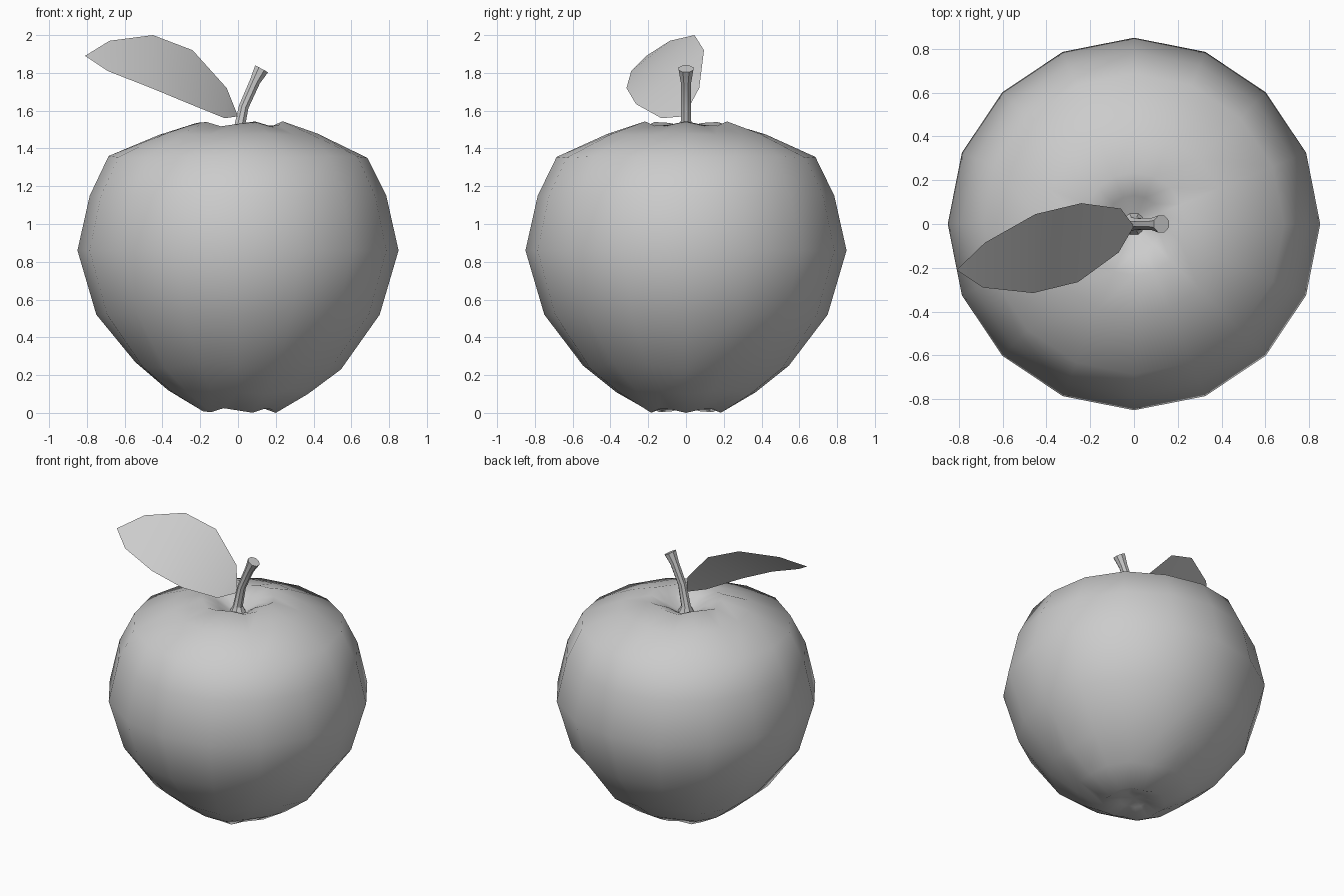
import bpy, bmesh
from math import cos, sin, pi
from mathutils import Vector, Matrix

if "Cube" in bpy.data.objects:
    bpy.data.objects.remove(bpy.data.objects["Cube"])


def make_object(name, bm, smooth):
    bmesh.ops.recalc_face_normals(bm, faces=bm.faces)
    mesh = bpy.data.meshes.new(name)
    bm.to_mesh(mesh)
    bm.free()
    for poly in mesh.polygons:
        poly.use_smooth = smooth
    obj = bpy.data.objects.new(name, mesh)
    bpy.context.collection.objects.link(obj)
    return obj


def bridge(bm, rings):
    for a, b in zip(rings, rings[1:]):
        n = len(a)
        for i in range(n):
            bm.faces.new((a[i], a[(i + 1) % n], b[(i + 1) % n], b[i]))


def cap(bm, ring, center):
    c = bm.verts.new(center)
    for i in range(len(ring)):
        bm.faces.new((ring[i], ring[(i + 1) % len(ring)], c))


# Apple body: 16-sided lathe, with five soft lobes (radius, height, lobe lift)
SEGMENTS = 16
profile = [
    (0.09, 0.045, -0.005), (0.20, 0.013, -0.013), (0.37, 0.11, -0.01),
    (0.545, 0.25, -0.02), (0.75, 0.52, 0), (0.85, 0.86, 0),
    (0.785, 1.15, 0), (0.685, 1.355, -0.005), (0.42, 1.475, 0.004),
    (0.235, 1.53, 0.014), (0.13, 1.485, 0.008), (0.05, 1.435, 0),
]
bm = bmesh.new()
rings = []
for r, z, lobe in profile:
    angles = [2 * pi * i / SEGMENTS for i in range(SEGMENTS)]
    rings.append([bm.verts.new((r * cos(a), r * sin(a), z + lobe * cos(5 * a)))
                  for a in angles])
bridge(bm, rings)
cap(bm, rings[0], (0, 0, 0.06))
cap(bm, rings[-1], (0, 0, 1.425))
make_object("apple_body", bm, True)

# Stem: bent 8-sided tube with flared ends (x, z, radius, tilt)
path = [(0, 1.43, 0.055, 0), (0.0, 1.475, 0.032, 0.1), (0.03, 1.62, 0.028, 0.3),
        (0.09, 1.755, 0.03, 0.45), (0.125, 1.822, 0.042, 0.5)]
bm = bmesh.new()
rings = []
for x, z, r, tilt in path:
    turn = Matrix.Rotation(tilt, 3, 'Y')
    ring = []
    for i in range(8):
        a = 2 * pi * (i + 0.5) / 8
        ring.append(bm.verts.new(turn @ Vector((r * cos(a), r * sin(a), 0)) + Vector((x, 0, z))))
    rings.append(ring)
bridge(bm, rings)
bm.faces.new(rings[0])
bm.faces.new(rings[-1])
stem = make_object("stem", bm, True)
bpy.context.view_layer.objects.active = stem
stem.select_set(True)
bpy.ops.object.shade_smooth_by_angle(angle=pi / 6)

# Leaf: thin curved sheet between an upper and a lower edge
upper = [(-0.06, 0.07, 1.72), (-0.24, 0.095, 1.92), (-0.45, 0.045, 2.0), (-0.68, -0.085, 1.97)]
lower = [(-0.07, -0.13, 1.56), (-0.255, -0.265, 1.635), (-0.46, -0.315, 1.72), (-0.69, -0.29, 1.81)]
bm = bmesh.new()
base = bm.verts.new((0, -0.01, 1.57))
tip = bm.verts.new((-0.81, -0.21, 1.89))
up = [bm.verts.new(p) for p in upper]
low = [bm.verts.new(p) for p in lower]
bm.faces.new((base, up[0], low[0]))
for i in range(3):
    bm.faces.new((low[i], up[i], up[i + 1], low[i + 1]))
bm.faces.new((low[3], up[3], tip))
make_object("leaf", bm, True)
